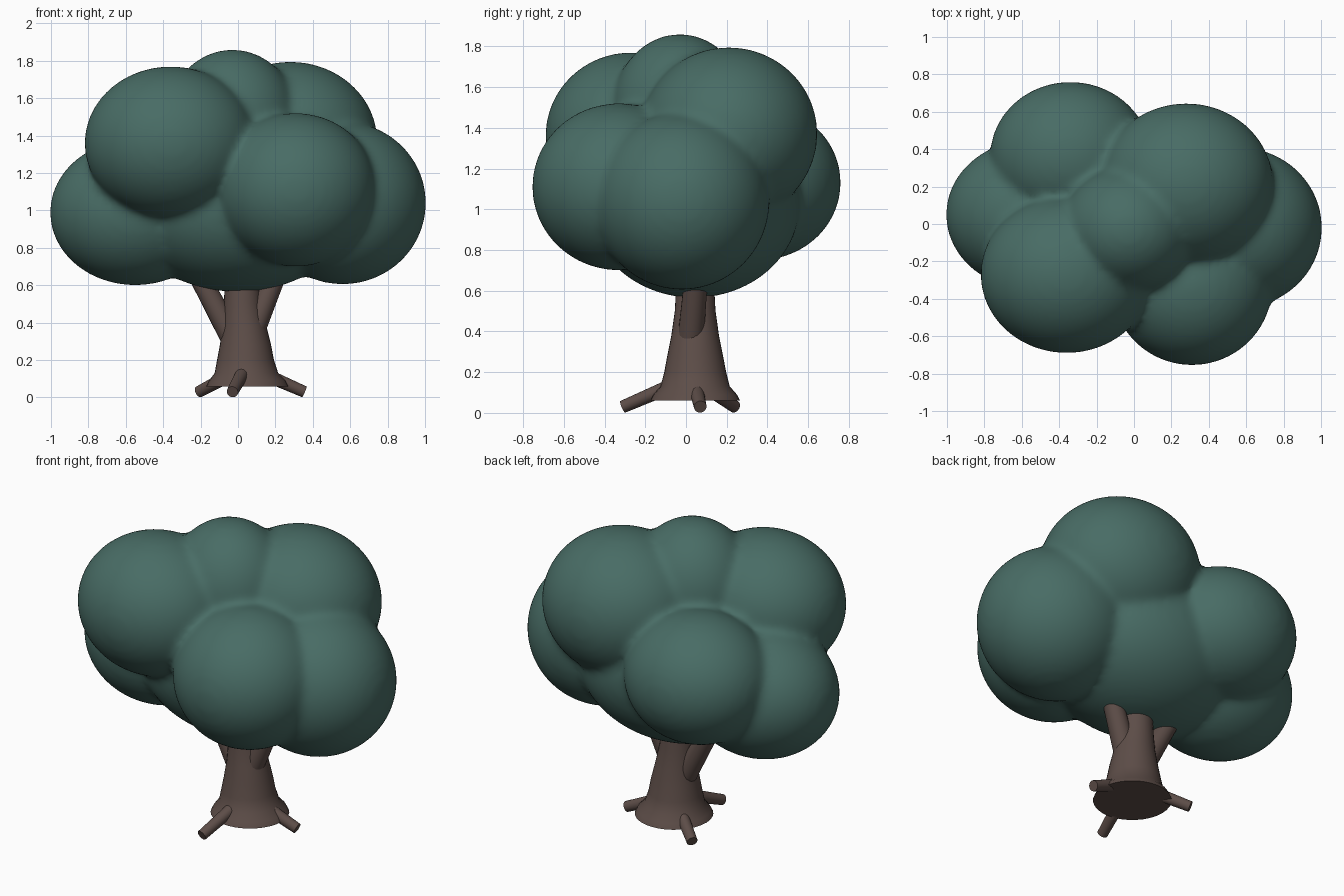
import bpy, bmesh, math
from mathutils import Vector, Matrix

cube = bpy.data.objects.get("Cube")
if cube:
    bpy.data.objects.remove(cube, do_unlink=True)


def material(name, rgb):
    m = bpy.data.materials.new(name)
    m.use_nodes = True
    m.diffuse_color = (*rgb, 1)
    m.node_tree.nodes["Principled BSDF"].inputs["Base Color"].default_value = (*rgb, 1)
    return m


LEAF = material("leaf green", (0.065, 0.15, 0.13))
BARK = material("bark brown", (0.11, 0.075, 0.065))


def make_object(name, bm, mat):
    bmesh.ops.recalc_face_normals(bm, faces=bm.faces)
    mesh = bpy.data.meshes.new(name)
    bm.to_mesh(mesh)
    bm.free()
    mesh.materials.append(mat)
    obj = bpy.data.objects.new(name, mesh)
    bpy.context.collection.objects.link(obj)
    return obj


def smooth(obj, angle=40):
    bpy.ops.object.select_all(action='DESELECT')
    obj.select_set(True)
    bpy.context.view_layer.objects.active = obj
    bpy.ops.object.shade_smooth_by_angle(angle=math.radians(angle))


def limb(name, start, end, r1, r2, sides=20):
    """Tapered cylinder between two points."""
    a, b = Vector(start), Vector(end)
    bm = bmesh.new()
    turn = (b - a).to_track_quat('Z', 'Y').to_matrix().to_4x4()
    bmesh.ops.create_cone(bm, cap_ends=True, segments=sides, radius1=r1, radius2=r2,
                          depth=(b - a).length,
                          matrix=Matrix.Translation((a + b) / 2) @ turn)
    smooth(make_object(name, bm, BARK))


# Foliage: overlapping puffs fused into one softly creased mass (centre, radii)
puffs = [
    ((0, 0.04, 1.03), (0.62, 0.52, 0.465)),       # core
    ((-0.34, 0.36, 1.13), (0.43, 0.40, 0.38)),    # back left
    ((-0.55, 0.05, 0.99), (0.455, 0.40, 0.39)),   # left
    ((-0.36, -0.27, 1.36), (0.46, 0.42, 0.41)),   # upper front
    ((0.28, 0.21, 1.37), (0.465, 0.435, 0.425)),  # upper back
    ((0.31, -0.33, 1.11), (0.43, 0.425, 0.41)),   # lower front
    ((0.56, -0.02, 1.04), (0.445, 0.43, 0.435)),  # right
    ((-0.03, -0.03, 1.46), (0.36, 0.34, 0.40)),   # crown
]
bm = bmesh.new()
for centre, radii in puffs:
    bmesh.ops.create_icosphere(bm, subdivisions=5, radius=1,
                               matrix=Matrix.Translation(centre) @ Matrix.Diagonal((*radii, 1)))
foliage = make_object("foliage", bm, LEAF)
fuse = foliage.modifiers.new("fuse", 'REMESH')
fuse.mode = 'VOXEL'
fuse.voxel_size = 0.022
fuse.use_smooth_shade = True
soften = foliage.modifiers.new("soften", 'SMOOTH')
soften.factor = 0.5
soften.iterations = 10

# Trunk: flared rings stacked from the base up (height, radius, centre x)
rings = [(0.06, 0.22, 0.05), (0.09, 0.205, 0.05), (0.13, 0.17, 0.045), (0.2, 0.152, 0.04),
         (0.28, 0.137, 0.04), (0.38, 0.117, 0.035), (0.5, 0.1, 0.025), (0.72, 0.088, 0.02)]
SIDES = 32
bm = bmesh.new()
loops = []
for z, r, cx in rings:
    loops.append([bm.verts.new((cx + r * math.cos(t), 0.045 + r * math.sin(t), z))
                  for t in (math.tau * i / SIDES for i in range(SIDES))])
for low, high in zip(loops, loops[1:]):
    for i in range(SIDES):
        j = (i + 1) % SIDES
        bm.faces.new((low[i], low[j], high[j], high[i]))
bm.faces.new(loops[0][::-1])
bm.faces.new(loops[-1])
smooth(make_object("trunk", bm, BARK))

# Branches reaching into the foliage
limb("left_branch", (0.07, 0.02, 0.33), (0.25, 0.06, 0.78), 0.065, 0.055)
limb("right_branch", (-0.02, 0.05, 0.3), (-0.27, 0.06, 0.76), 0.065, 0.05)

# Roots splayed around the base
limb("left_root", (0.15, 0.05, 0.12), (0.355, 0.07, 0.03), 0.036, 0.031)
limb("front_root", (0.02, -0.1, 0.12), (-0.03, -0.31, 0.03), 0.036, 0.031)
limb("back_root", (-0.04, 0.11, 0.12), (-0.21, 0.24, 0.03), 0.036, 0.031)
